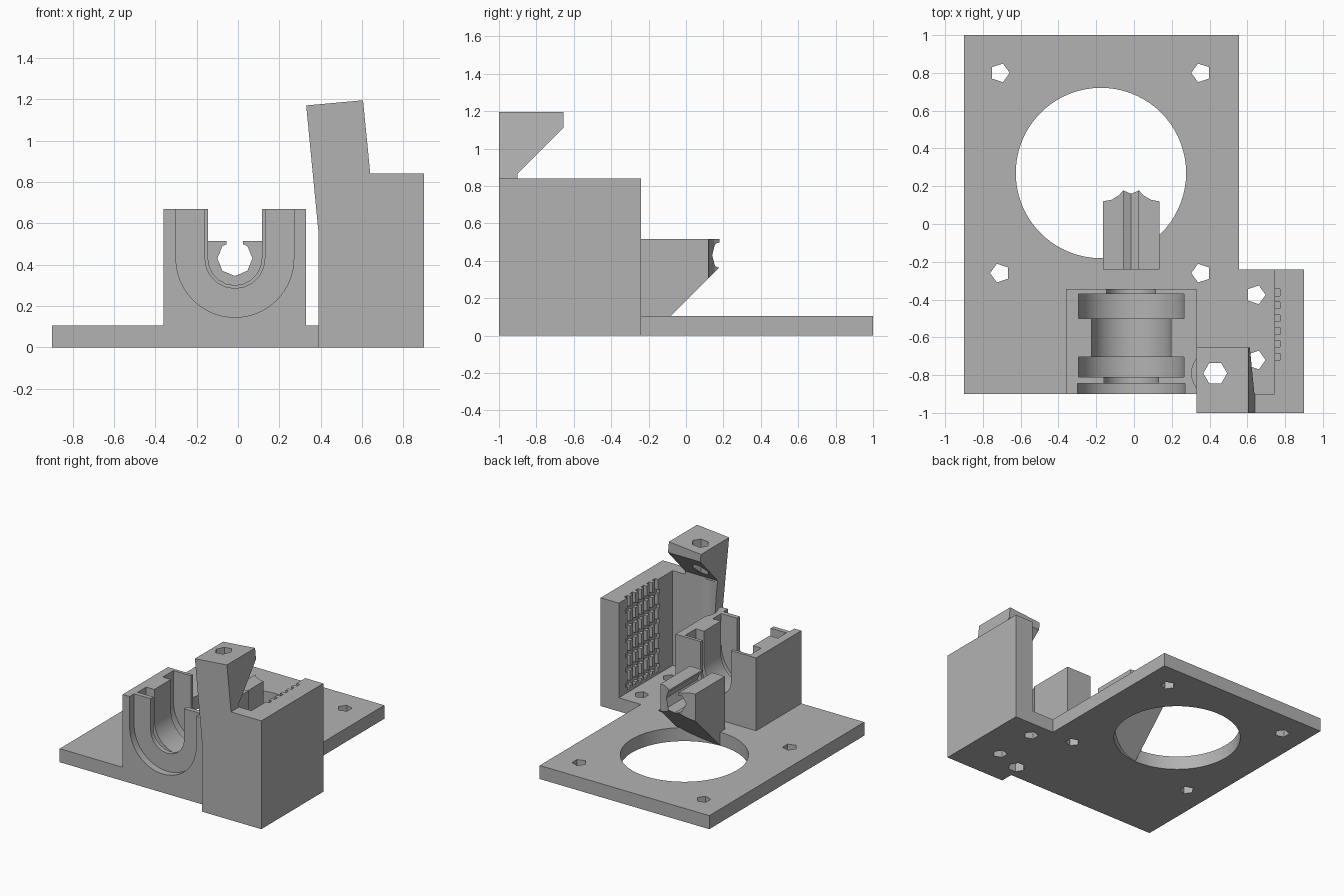
import bpy, bmesh
from math import pi, sin, cos, radians
from mathutils import Vector

if "Cube" in bpy.data.objects:
    bpy.data.objects.remove(bpy.data.objects["Cube"], do_unlink=True)

gray = bpy.data.materials.new("plain_gray")
gray.use_nodes = True
gray.diffuse_color = (0.45, 0.45, 0.45, 1)
gray.node_tree.nodes["Principled BSDF"].inputs["Base Color"].default_value = (0.45, 0.45, 0.45, 1)


def prism(name, points, axis, a, b):
    """Extrude a flat outline along an axis from a to b."""
    place = {"x": lambda p, t: (t, p[0], p[1]),
             "y": lambda p, t: (p[0], t, p[1]),
             "z": lambda p, t: (p[0], p[1], t)}[axis]
    bm = bmesh.new()
    face = bm.faces.new([bm.verts.new(place(p, a)) for p in points])
    out = bmesh.ops.extrude_face_region(bm, geom=[face])
    shift = Vector(place((0, 0), b - a))
    bmesh.ops.translate(bm, vec=shift, verts=[g for g in out["geom"] if isinstance(g, bmesh.types.BMVert)])
    bmesh.ops.recalc_face_normals(bm, faces=bm.faces)
    mesh = bpy.data.meshes.new(name)
    bm.to_mesh(mesh)
    bm.free()
    obj = bpy.data.objects.new(name, mesh)
    bpy.context.collection.objects.link(obj)
    mesh.materials.append(gray)
    return obj


def box(name, x, y, z):
    return prism(name, [(x[0], y[0]), (x[1], y[0]), (x[1], y[1]), (x[0], y[1])], "z", *z)


def ring(cx, cy, r, n, turn=0.0):
    return [(cx + r * cos(turn + 2 * pi * i / n), cy + r * sin(turn + 2 * pi * i / n)) for i in range(n)]


def combine(obj, tool, operation="DIFFERENCE"):
    """Apply a boolean and discard the tool."""
    mod = obj.modifiers.new("cut", "BOOLEAN")
    mod.operation, mod.solver, mod.object = operation, "EXACT", tool
    bpy.context.view_layer.objects.active = obj
    bpy.ops.object.modifier_apply(modifier=mod.name)
    bpy.data.objects.remove(tool, do_unlink=True)


def soften(obj):
    bpy.ops.object.select_all(action="DESELECT")
    obj.select_set(True)
    bpy.context.view_layer.objects.active = obj
    bpy.ops.object.shade_smooth_by_angle(angle=radians(20))


PLATE, WALL = 0.105, 0.84
MID, BORE = -0.015, 0.43          # centre line of the holder and clip
SCREW = (0.43, -0.79)             # vertical screw axis


def screw_relief():
    return prism("relief", ring(*SCREW, 0.125, 40), "z", PLATE, 0.85)


def screw_hole():
    return prism("hole", ring(*SCREW, 0.063, 6), "z", -0.1, 1.4)


# Base plate with the large opening and bolt holes
plate = prism("base_plate", [(-0.9, -0.9), (0.745, -0.9), (0.745, -0.24),
                             (0.555, -0.24), (0.555, 1), (-0.9, 1)], "z", 0, PLATE)
combine(plate, prism("hole", ring(-0.175, 0.27, 0.451, 72), "z", -0.1, 0.3))
for x, y, turn in [(-0.71, 0.8, 0), (0.355, 0.8, pi), (-0.71, -0.26, pi),
                   (0.355, -0.26, pi), (0.645, -0.375, 0), (0.645, -0.72, 0)]:
    combine(plate, prism("hole", ring(x, y, 0.052, 5, turn), "z", -0.1, 0.3))
combine(plate, screw_hole())
soften(plate)

# Holder block with a stepped U-shaped channel
holder = box("holder_block", (-0.36, 0.33), (-0.9, -0.345), (PLATE, 0.67))


def channel(r, a, b, n):
    arc = [(MID + r * cos(pi + pi * i / n), BORE + r * sin(pi + pi * i / n)) for i in range(n + 1)]
    return prism("channel", arc + [(MID + r, 0.8), (MID - r, 0.8)], "y", a, b)


for r, a, b, n in [(0.285, -1, -0.845, 32), (0.145, -0.86, -0.8, 10), (0.28, -0.81, -0.705, 32),
                   (0.21, -0.72, -0.49, 32), (0.28, -0.5, -0.37, 32), (0.13, -0.38, -0.3, 10)]:
    combine(holder, channel(r, a, b, n))
combine(holder, screw_relief())
soften(holder)

# Overhanging clip with scooped end and open bore
half = [(0.15, 0.12), (0.105, 0.128), (0.065, 0.152), (0.035, 0.185), (0.015, 0.25)]
outline = [(MID - 0.15, -0.24), (MID + 0.15, -0.24)]
outline += [(MID + x, y) for x, y in half] + [(MID - x, y) for x, y in reversed(half)]
clip = prism("rear_clip", outline, "z", 0, 0.515)
combine(clip, prism("slope", [(-0.3, -0.115), (0.5, 0.685), (-0.3, 0.685)], "x", -1, 1), "INTERSECT")
combine(clip, prism("bore", ring(MID, BORE, 0.085, 8, pi / 2), "y", -0.4, 0.4))
combine(clip, box("slot", (MID - 0.04, MID + 0.04), (-0.4, 0.4), (BORE, 0.7)))

# Corner wall: side wall and front wall
wall = prism("corner_wall", [(0.39, -1), (0.9, -1), (0.9, -0.24), (0.745, -0.24),
                             (0.745, -0.9), (0.39, -0.9)], "z", 0, WALL)
combine(wall, screw_relief())
# Crossed grip grooves on the inner face
for i in range(6):
    y = -0.72 + 0.068 * i
    combine(wall, box("groove", (0.7, 0.772), (y, y + 0.035), (PLATE + 0.02, 1)))
for i in range(6):
    z = 0.15 + 0.115 * i
    combine(wall, box("groove", (0.7, 0.771), (-0.738, -0.327), (z, z + 0.035)))
soften(wall)

# Leaning arm with a wedge-shaped head
arm = prism("leaning_arm", [(0.33, 1.17), (0.39, 0.55), (0.39, WALL), (0.64, WALL), (0.605, 1.195)],
            "y", -1, -0.655)
combine(arm, prism("side", [(-1.1, 0.4), (-0.9, 0.4), (-0.9, 0.865), (-0.65, 1.115),
                            (-0.65, 1.3), (-1.1, 1.3)], "x", 0, 1), "INTERSECT")
combine(arm, screw_relief())
combine(arm, screw_hole())
soften(arm)
